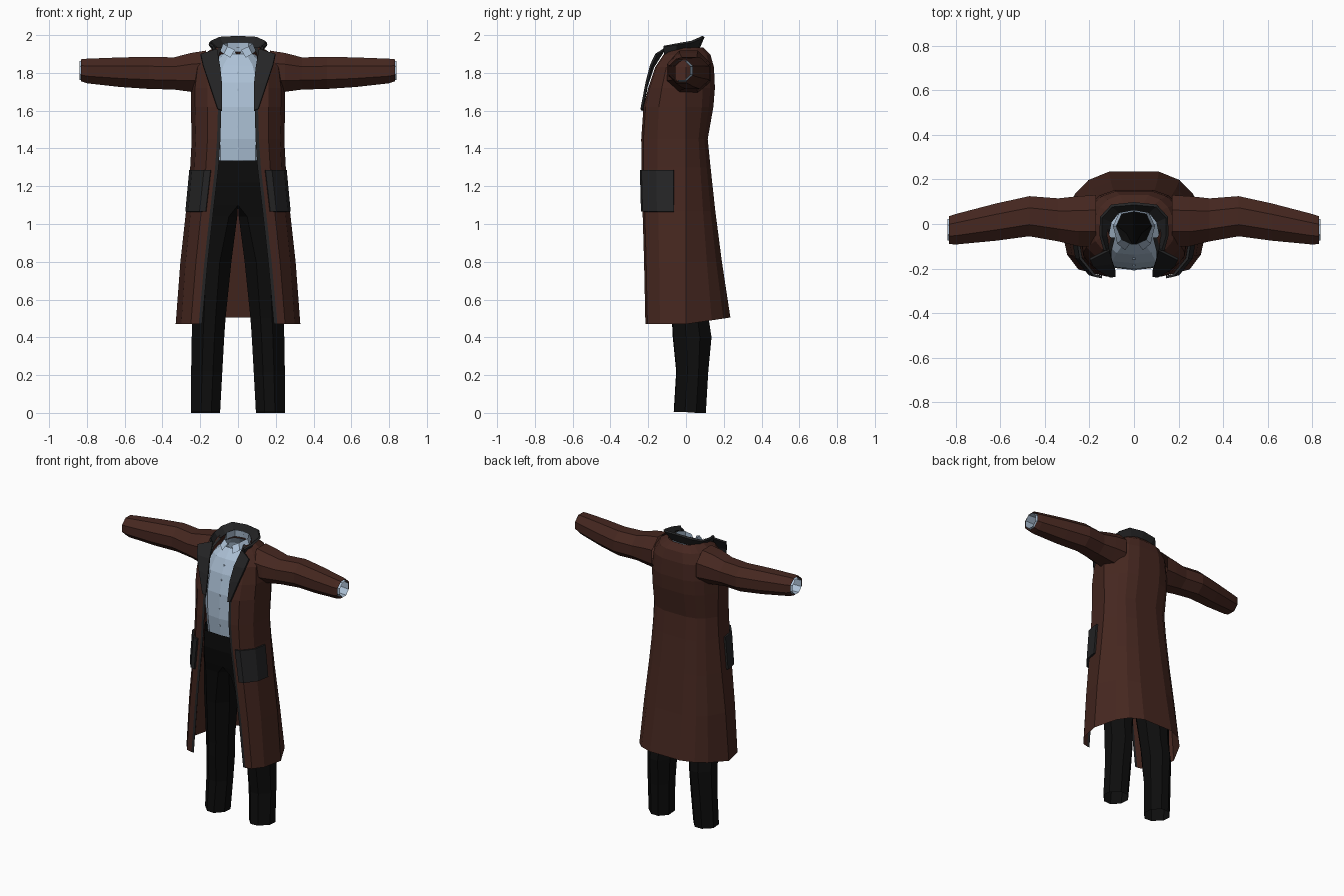
import bpy, bmesh
from mathutils import Vector


def material(name, rgb):
    m = bpy.data.materials.new(name)
    m.diffuse_color = (*rgb, 1)
    return m


BROWN = material("brown_cloth", (0.060, 0.020, 0.014))
DARK = material("dark_trim", (0.018, 0.018, 0.019))
BLACK = material("black_cloth", (0.004, 0.004, 0.004))
BLUE = material("pale_blue_cloth", (0.42, 0.54, 0.68))


def finish(name, bm, mats, thick=0):
    # mirror every half part over x = 0, optionally give it thickness
    bmesh.ops.recalc_face_normals(bm, faces=bm.faces)
    me = bpy.data.meshes.new(name)
    bm.to_mesh(me)
    bm.free()
    for m in mats:
        me.materials.append(m)
    ob = bpy.data.objects.new(name, me)
    bpy.context.collection.objects.link(ob)
    mir = ob.modifiers.new("mirror", 'MIRROR')
    mir.use_clip = True
    if thick:
        s = ob.modifiers.new("thickness", 'SOLIDIFY')
        s.thickness, s.offset = thick, 0
    return ob


def loft(name, rings, mats, closed=False, thick=0, trim_cols=0):
    bm = bmesh.new()
    rows = [[bm.verts.new(p) for p in r] for r in rings]
    n = len(rows[0])
    for a, b in zip(rows, rows[1:]):
        for i in range(n if closed else n - 1):
            j = (i + 1) % n
            q = [a[i], a[j], b[j], b[i]]
            if all(abs(v.co.x) < 1e-4 for v in q):
                continue  # no wall on the mirror plane
            f = bm.faces.new(q)
            if i < trim_cols:
                f.material_index = 1
    return finish(name, bm, mats, thick)


# Coat body: z, half width, front y, back y, opening edge x
COAT = [(0.47, .33, -.215, .235, .19), (0.80, .305, -.222, .19, .16),
        (1.07, .275, -.23, .155, .13), (1.30, .253, -.236, .13, .103),
        (1.45, .245, -.237, .115, .093), (1.62, .25, -.225, .145, .088),
        (1.72, .25, -.20, .153, .09), (1.83, .235, -.163, .148, .10),
        (1.895, .19, -.12, .13, .10), (1.935, .125, -.06, .09, .085)]


def coat_section(z, w, f, b, e):
    x0 = e + .018
    pts = [(e, f), (x0, f), (x0 + .45 * (.91 * w - x0), .95 * f),
           (.91 * w, .64 * f), (w, 0), (.8 * w, .58 * b), (.62 * w, .84 * b),
           (.34 * w, b), (0, b)]
    hem = .035 if z < .5 else 0
    return [Vector((x, y, z + hem * max(y, 0) / .235)) for x, y in pts]


loft("coat_body", [coat_section(*r) for r in COAT], [BROWN, DARK], trim_cols=1)


# Pockets follow the coat section, lifted slightly off the cloth
def pocket_row(z):
    for a, b in zip(COAT, COAT[1:]):
        if a[0] <= z <= b[0]:
            t = (z - a[0]) / (b[0] - a[0])
            s = coat_section(*[u + (v - u) * t for u, v in zip(a, b)])
    row = [s[1].lerp(s[2], .35), s[2], s[3], s[3].lerp(s[4], .58)]
    return [Vector((p.x * 1.03, p.y * 1.03, z)) for p in row]


loft("coat_pocket", [pocket_row(z) for z in (1.065, 1.18, 1.285)], [DARK], thick=.012)


# Tubes along x for the sleeves: x, y range, z range
def octagon_x(x, y0, y1, z0, z1):
    cy, cz, ry, rz = (y0 + y1) / 2, (z0 + z1) / 2, (y1 - y0) / 2, (z1 - z0) / 2
    unit = [(1, .42), (.42, 1), (-.42, 1), (-1, .42), (-1, -.42), (-.42, -1), (.42, -1), (1, -.42)]
    return [(x, cy + u * ry, cz + v * rz) for u, v in unit]


SLEEVE = [(.17, -.10, .13, 1.69, 1.918), (.25, -.10, .125, 1.70, 1.905),
          (.34, -.078, .115, 1.712, 1.882), (.47, -.055, .125, 1.715, 1.885),
          (.62, -.075, .092, 1.725, 1.882), (.80, -.092, .045, 1.745, 1.875),
          (.83, -.09, .035, 1.755, 1.872)]
loft("coat_sleeve", [octagon_x(*r) for r in SLEEVE], [BROWN], closed=True)
loft("shirt_cuff", [octagon_x(.70, -.075, .05, 1.755, 1.865),
                    octagon_x(.838, -.075, .022, 1.762, 1.862)], [BLUE], closed=True)

# Standing coat collar, flared outwards
loft("coat_collar", [
    [(0, .065, 1.93), (.07, .055, 1.93), (.105, .01, 1.925), (.118, -.05, 1.91), (.12, -.115, 1.89)],
    [(0, .092, 1.993), (.10, .082, 1.987), (.148, .03, 1.965), (.15, -.05, 1.952), (.13, -.12, 1.94)],
], [DARK], thick=.014)

# Pointed lapels: inner edge and outer edge
loft("coat_lapel", [
    [(.084, -.232, 1.60), (.084, -.208, 1.73), (.095, -.175, 1.83), (.112, -.115, 1.925)],
    [(.108, -.235, 1.61), (.155, -.208, 1.75), (.185, -.185, 1.84), (.198, -.158, 1.898)],
], [DARK], thick=.012)

# Shirt body: z, half width, front y, back y
SHIRT = [(1.29, .18, -.188, .07), (1.45, .19, -.207, .085), (1.62, .20, -.202, .11),
         (1.75, .195, -.176, .12), (1.84, .155, -.138, .11), (1.90, .088, -.09, .065)]


def shirt_section(z, w, f, b):
    return [(k * w, y, z) for k, y in ((0, f), (.5, .95 * f), (.85, .6 * f), (1, 0),
                                      (.8, .7 * b), (.4, b), (0, b))]


loft("shirt_body", [shirt_section(*r) for r in SHIRT], [BLUE])

# Folded shirt collar, open at the throat
loft("shirt_collar", [
    [(.01, -.09, 1.90), (.055, -.075, 1.90), (.085, -.01, 1.905), (.06, .05, 1.91), (0, .062, 1.91)],
    [(.018, -.088, 1.922), (.055, -.07, 1.94), (.08, -.01, 1.955), (.055, .045, 1.96), (0, .056, 1.96)],
    [(.04, -.118, 1.88), (.075, -.088, 1.90), (.094, -.01, 1.915), (.066, .054, 1.92), (0, .068, 1.92)],
], [BLUE])

# Shirt buttons
for z in (1.40, 1.515, 1.61, 1.71, 1.80):
    for a, b in zip(SHIRT, SHIRT[1:]):
        if a[0] <= z <= b[0]:
            y = a[2] + (b[2] - a[2]) * (z - a[0]) / (b[0] - a[0])
    bpy.ops.mesh.primitive_cylinder_add(vertices=6, radius=.007, depth=.008,
                                        location=(0, y, z), rotation=(1.5708, 0, 0))
    bpy.context.object.name = "shirt_button"
    bpy.context.object.data.materials.append(BLUE)

# Trousers: z, inner x, outer x, front y, back y, inner corner cut
LEG = [(0.005, .095, .25, -.065, .105, .3), (0.22, .083, .248, -.052, .118, .3),
       (0.40, .073, .245, -.07, .135, .3), (0.50, .066, .242, -.075, .12, .3),
       (0.80, .035, .24, -.11, .12, .3), (1.04, .004, .225, -.15, .125, .2),
       (1.10, 0, .22, -.168, .125, 0), (1.22, 0, .20, -.195, .11, 0),
       (1.335, 0, .185, -.20, .085, 0)]


def leg_section(z, x0, x1, y0, y1, c):
    w, d = x1 - x0, y1 - y0
    pts = [(x0, y0 + c * d), (x0 + c * w, y0), (x1 - .35 * w, y0 + .02 * d), (x1, y0 + .35 * d),
           (x1, y1 - .3 * d), (x1 - .35 * w, y1), (x0 + c * w, y1), (x0, y1 - c * d)]
    return [(x, y, z - (.005 if z < .1 and y > .05 else 0)) for x, y in pts]


loft("trousers", [leg_section(*r) for r in LEG], [BLACK], closed=True)
